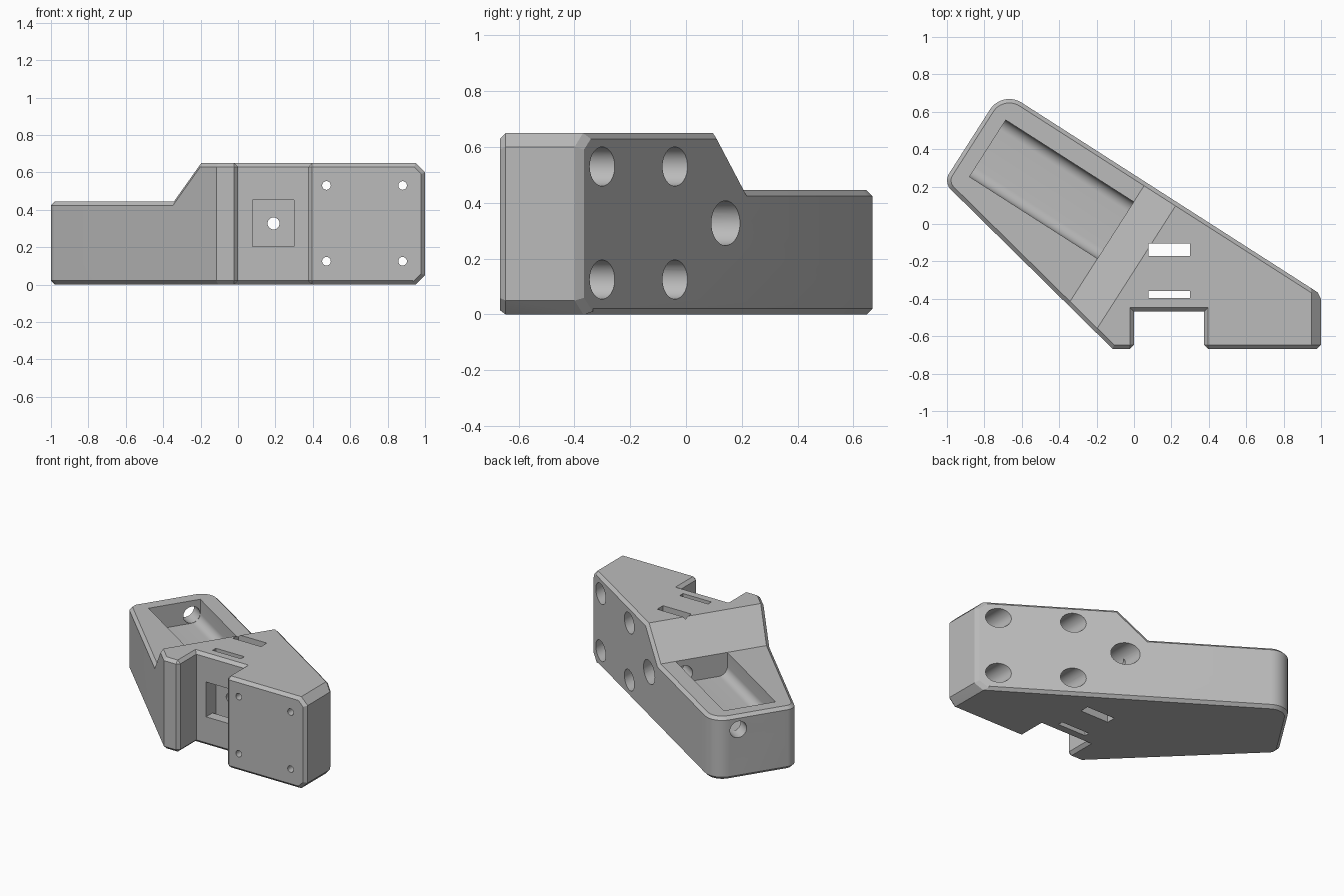
import bpy, bmesh, math
from mathutils import Matrix

if "Cube" in bpy.data.objects:
    bpy.data.objects.remove(bpy.data.objects["Cube"], do_unlink=True)

TURN = Matrix.Rotation(math.radians(-32.6), 4, 'Z')    # frame of the slanted arm
UPRIGHT = Matrix.Rotation(math.radians(90), 4, 'X')    # profile drawn in x and z
IDENT = Matrix.Identity(4)
H, LOW, CHAMFER = 0.65, 0.445, 0.021

plastic = bpy.data.materials.new("grey_plastic")
plastic.use_nodes = True
colour = (0.5, 0.5, 0.5, 1)
plastic.diffuse_color = colour
plastic.node_tree.nodes["Principled BSDF"].inputs["Base Color"].default_value = colour


def to_object(name, bm):
    bmesh.ops.recalc_face_normals(bm, faces=bm.faces[:])
    mesh = bpy.data.meshes.new(name)
    bm.to_mesh(mesh)
    bm.free()
    ob = bpy.data.objects.new(name, mesh)
    bpy.context.scene.collection.objects.link(ob)
    return ob


def prism_bm(points, lo, hi):
    bm = bmesh.new()
    face = bm.faces.new([bm.verts.new((x, y, lo)) for x, y in points])
    ext = bmesh.ops.extrude_face_region(bm, geom=[face])
    tops = [g for g in ext["geom"] if isinstance(g, bmesh.types.BMVert)]
    bmesh.ops.translate(bm, verts=tops, vec=(0, 0, hi - lo))
    bmesh.ops.recalc_face_normals(bm, faces=bm.faces[:])
    return bm


def prism(name, points, lo, hi, matrix=IDENT):
    bm = prism_bm(points, lo, hi)
    bm.transform(matrix)
    return to_object(name, bm)


def box_bm(x, y, z):
    return prism_bm([(x[0], y[0]), (x[1], y[0]), (x[1], y[1]), (x[0], y[1])], *z)


def bore(name, x, z, radius, y0, y1):
    """Round cutter running along y."""
    ring = [(x + radius * math.cos(i * math.tau / 40), z + radius * math.sin(i * math.tau / 40))
            for i in range(40)]
    return prism(name, ring, -y1, -y0, UPRIGHT)


def combine(target, tool, operation):
    mod = target.modifiers.new("cut", 'BOOLEAN')
    mod.object, mod.operation, mod.solver = tool, operation, 'EXACT'
    graph = bpy.context.evaluated_depsgraph_get()
    mesh = bpy.data.meshes.new_from_object(target.evaluated_get(graph))
    target.modifiers.clear()
    target.data = mesh
    bpy.data.objects.remove(tool, do_unlink=True)


# Plan outline with a front notch; the two far corners are rounded
outline = [(-0.115, -0.667), (0.0, -0.667), (0.0, -0.468), (0.375, -0.468), (0.375, -0.667),
           (1.0, -0.667), (1.0, -0.377), (-0.704, 0.715), (-1.0185, 0.223)]
bm = prism_bm(outline, 0, H)
for corner, offset in ((outline[-2], 0.122), (outline[-1], 0.054)):
    edges = [e for e in bm.edges
             if all(math.dist(v.co.xy, corner) < 0.001 for v in e.verts)]
    bmesh.ops.bevel(bm, geom=edges, offset=offset, segments=10, profile=0.5,
                    affect='EDGES', offset_type='OFFSET')
body = to_object("bracket_body", bm)

# Stepped height along the arm, and the chamfered end of the block
step = [(-2, -1), (2, -1), (2, 1), (0.135, 1), (0.135, H), (-0.065, LOW), (-2, LOW)]
combine(body, prism("step_envelope", step, -2, 2, TURN @ UPRIGHT), 'INTERSECT')
end = [(-2, -1.95), (-2, 2.6), (1.0 - 2 + 0.05, 2.6), (1.05 - 0.1, H), (1.0, H - 0.05),
       (1.0, 0.05), (0.95, 0), (-0.95, -1.95)]
for top in (False, True):
    z0, z1 = (H, H - 0.05) if top else (0, 0.05)
    wedge = [(0.95, z0), (1.0, z1), (1.1, z1), (1.1, z0 + (0.1 if top else -0.1)),
             (0.95 - 0.1, z0 + (0.1 if top else -0.1))]
    combine(body, prism("end_wedge", wedge, -2, 2, UPRIGHT), 'DIFFERENCE')

# Chamfer every strongly angled outer edge
bm = bmesh.new()
bm.from_mesh(body.data)
bmesh.ops.dissolve_limit(bm, angle_limit=0.01, verts=bm.verts[:], edges=bm.edges[:])
edges = [e for e in bm.edges if len(e.link_faces) == 2 and e.is_convex
         and e.link_faces[0].normal.dot(e.link_faces[1].normal) < 0.6]
bmesh.ops.bevel(bm, geom=edges, offset=CHAMFER, segments=1, affect='EDGES', offset_type='OFFSET')
bm.to_mesh(body.data)
bm.free()

# Open pocket in the arm with a rounded floor
bm = box_bm((-0.877, -0.065), (-0.261, 0.099), (0.285, 0.8))
floor = [e for e in bm.edges if all(v.co.z < 0.3 for v in e.verts)
         and abs(e.verts[0].co.x - e.verts[1].co.x) > 0.1]
bmesh.ops.bevel(bm, geom=floor, offset=0.06, segments=10, profile=0.5, affect='EDGES')
bm.transform(TURN)
combine(body, to_object("pocket_cutter", bm), 'DIFFERENCE')

# Twin rod holes through both pocket ends
for v in (-0.201, 0.039):
    ring = [(v + 0.058 * math.cos(i * math.tau / 40), 0.345 + 0.058 * math.sin(i * math.tau / 40))
            for i in range(40)]
    along = TURN @ Matrix(((0, 0, 1, 0), (1, 0, 0, 0), (0, 1, 0, 0), (0, 0, 0, 1)))
    combine(body, prism("rod_cutter", ring, -1.2, 0.08, along), 'DIFFERENCE')

# Corner screw holes with wide bores from the back
for x in (0.473, 0.88):
    for z in (0.125, 0.53):
        combine(body, bore("screw_cutter", x, z, 0.023, -0.8, -0.4), 'DIFFERENCE')
        combine(body, bore("counterbore_cutter", x, z, 0.07, -0.5, 0.5), 'DIFFERENCE')

# Central screw, its bore, the square recess and the two tie slots
combine(body, bore("centre_screw_cutter", 0.19, 0.327, 0.032, -0.6, 0), 'DIFFERENCE')
combine(body, bore("centre_bore_cutter", 0.19, 0.327, 0.08, -0.22, 0.6), 'DIFFERENCE')
for name, y, z in (("recess_cutter", (-0.6, -0.362), (0.205, 0.452)),
                   ("front_slot_cutter", (-0.395, -0.358), (-0.2, 0.9)),
                   ("back_slot_cutter", (-0.17, -0.105), (-0.2, 0.9))):
    combine(body, to_object(name, box_bm((0.077, 0.3), y, z)), 'DIFFERENCE')

# Finish
body.data.materials.clear()
body.data.materials.append(plastic)
for poly in body.data.polygons:
    poly.material_index = 0
bpy.ops.object.select_all(action='DESELECT')
body.select_set(True)
bpy.context.view_layer.objects.active = body
bpy.ops.object.shade_smooth_by_angle(angle=math.radians(25))
